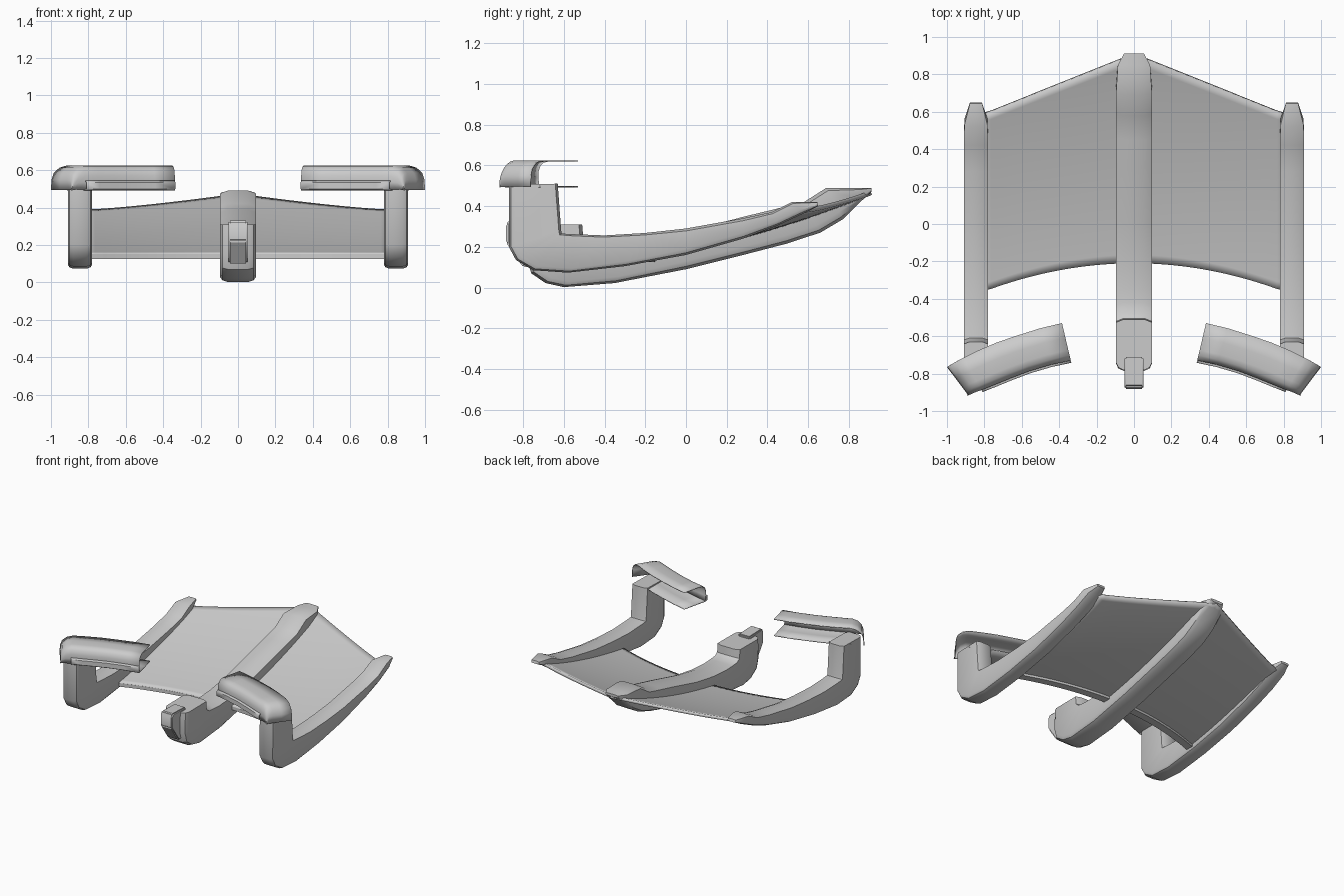
import bpy, bmesh
from mathutils import Vector

if "Cube" in bpy.data.objects:
    bpy.data.objects.remove(bpy.data.objects["Cube"])


def finish(name, bm, mirror=False, thick=0, offset=-1, angle=0.6):
    bmesh.ops.recalc_face_normals(bm, faces=bm.faces)
    me = bpy.data.meshes.new(name)
    bm.to_mesh(me)
    bm.free()
    ob = bpy.data.objects.new(name, me)
    bpy.context.collection.objects.link(ob)
    if thick:
        m = ob.modifiers.new("Solidify", 'SOLIDIFY')
        m.thickness, m.offset = thick, offset
    if mirror:
        ob.modifiers.new("Mirror", 'MIRROR').use_mirror_merge = False
    bpy.ops.object.select_all(action='DESELECT')
    ob.select_set(True)
    bpy.context.view_layer.objects.active = ob
    bpy.ops.object.shade_smooth_by_angle(angle=angle)
    return ob


def skin(rows, closed=False):
    """Join equal rows of points into a surface."""
    bm = bmesh.new()
    vs = [[bm.verts.new(p) for p in r] for r in rows]
    n = len(vs[0])
    for a, b in zip(vs, vs[1:]):
        for i in range(n if closed else n - 1):
            j = (i + 1) % n
            bm.faces.new((a[i], a[j], b[j], b[i]))
    if closed:
        bm.faces.new(vs[0])
        bm.faces.new(vs[-1])
    return bm


def beam(name, stations, cx, w, c, mirror=False):
    """Chamfered beam: stations are (inner y, z, outer y, z, width factor)."""
    rows = []
    for ya, za, yb, zb, k in stations:
        a, b = Vector((cx, ya, za)), Vector((cx, yb, zb))
        L = (b - a).length
        h, ch, cc = w * k, c * k, min(c, L * 0.3) / L
        ct = cc * 0.4
        ring = [(-h + ch, 0), (h - ch, 0), (h, ct), (h, 1 - cc), (h - ch * .3, 1 - cc * .35),
                (h - ch, 1), (-h + ch, 1), (-h + ch * .3, 1 - cc * .35), (-h, 1 - cc), (-h, ct)]
        rows.append([a.lerp(b, t) + Vector((x, 0, 0)) for x, t in ring])
    return finish(name, skin(rows, True), mirror)


# Side runners, each rising into an upright post at the front
beam("side_runner", [
    (-.63, .51, -.87, .505, 1), (-.613, .28, -.87, .2, 1), (-.61, .265, -.835, .135, 1),
    (-.55, .262, -.75, .085, 1), (-.4, .256, -.58, .073, 1), (-.2, .268, -.3, .105, 1),
    (0, .29, 0, .16, 1), (.28, .34, .28, .24, 1), (.42, .37, .45, .305, 1),
    (.52, .42, .58, .365, .95), (.645, .42, .65, .40, .5)], .845, .065, .03, True)

# Central keel with raised nose and tail
beam("centre_keel", [
    (-.51, .31, -.78, .308, 1), (-.505, .25, -.785, .15, 1), (-.48, .232, -.76, .07, 1),
    (-.42, .228, -.69, .022, 1), (-.35, .226, -.6, .002, 1), (-.2, .238, -.35, .022, 1),
    (0, .275, 0, .09, 1), (.3, .352, .3, .165, 1), (.45, .388, .5, .217, 1),
    (.58, .42, .66, .27, 1), (.69, .49, .77, .335, 1), (.85, .49, .85, .415, .9),
    (.912, .49, .912, .47, .55)], 0, .096, .04)

# Small block on the keel nose
prof = [(-.71, .325), (-.87, .33), (-.883, .31), (-.883, .22), (-.8, .1), (-.71, .1)]
bm = skin([[(x, y, z) for y, z in prof] for x in (-.05, .05)], True)
bmesh.ops.bevel(bm, geom=bm.edges[:], offset=.008, segments=2, affect='EDGES')
finish("nose_block", bm)


# Curved deck between the runners, pointed at the back
def deck_point(x, t):
    s = min(1, abs(x) / .8)
    y0 = -.21 - .15 * s * s
    y1 = .905 - .32 * s
    z1 = .39 + .085 * (1 - s) ** 1.3
    return (x, y0 + (y1 - y0) * t, .155 + (z1 - .155) * (.6 * t + .4 * t * t))


XS = [-.815 + 1.63 * i / 32 for i in range(33)]
finish("deck", skin([[deck_point(x, j / 24) for x in XS] for j in range(25)]), thick=.022)

# Lip under the front edge of the deck
rows = []
for x in XS:
    _, y, z = deck_point(x, 0)
    rows.append([(x, y, .125), (x, y, z - .004), (x, y + .06, z + .006), (x, y + .06, .125)])
finish("deck_front_lip", skin(rows, True))

# Armrest shells: top curls over the front and down at the outer end
# back edge x, y, front edge x, y, top height
arm = [(.385, -.53, .338, -.73, .625), (.5, -.557, .445, -.753, .625), (.62, -.595, .56, -.787, .625),
       (.73, -.632, .66, -.825, .625), (.83, -.675, .745, -.86, .625), (.915, -.717, .815, -.888, .625),
       (.955, -.738, .85, -.9, .613), (.985, -.756, .873, -.911, .585), (.997, -.763, .884, -.915, .55),
       (1.0, -.765, .886, -.916, .495)]
rows = []
for bx, by, fx, fy, z in arm:
    h = z - .49
    sec = [(0, 1), (.4, 1), (.72, 1), (.86, .95), (.95, .82), (1, .6), (1, .35), (.985, .05)]
    rows.append([(bx + (fx - bx) * k, by + (fy - by) * k, .49 + h * q) for k, q in sec])
finish("armrest_shell", skin(rows), True, .006, angle=.8)

# Bottom flange of each armrest, with a slight step at the front
rows = []
for bx, by, fx, fy, z in arm[:6]:
    sec = [(0, .492), (.5, .492), (1.0, .492), (1.06, .5), (1.06, .535), (1.0, .545)]
    rows.append([(bx + (fx - bx) * k, by + (fy - by) * k, q) for k, q in sec])
finish("armrest_flange", skin(rows), True, .006)
